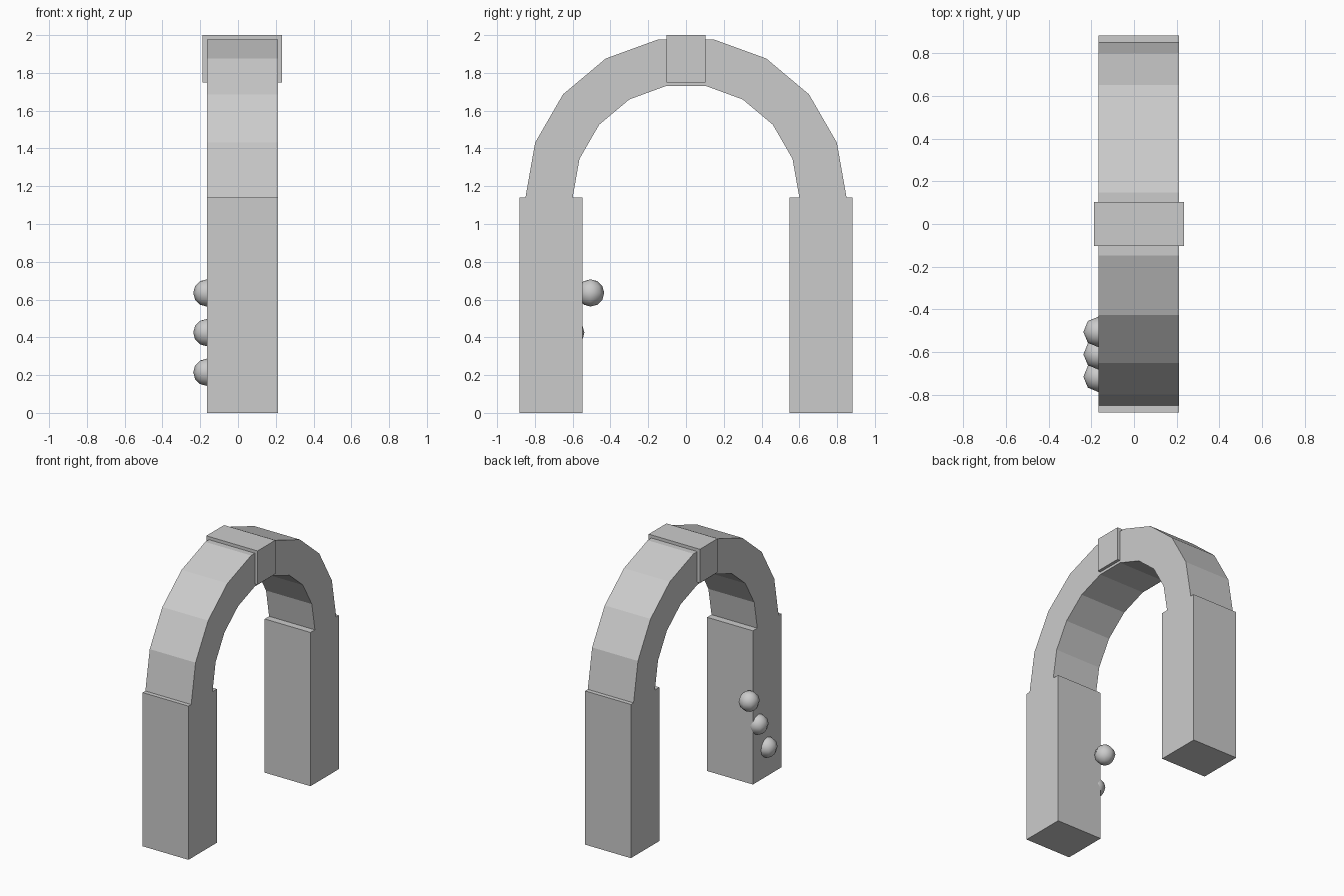
import bpy
import bmesh
from math import cos, sin, pi, radians

cube = bpy.data.objects.get("Cube")
if cube:
    bpy.data.objects.remove(cube, do_unlink=True)

# One plain stone colour
stone = bpy.data.materials.new("grey_stone")
stone.use_nodes = True
COLOUR = (0.6, 0.6, 0.6, 1)
stone.diffuse_color = COLOUR
stone.node_tree.nodes["Principled BSDF"].inputs["Base Color"].default_value = COLOUR

MID_X, DEPTH = 0.023, 0.376
SPRING = 1.14


def add_object(name, bm):
    bmesh.ops.recalc_face_normals(bm, faces=bm.faces)
    mesh = bpy.data.meshes.new(name)
    bm.to_mesh(mesh)
    bm.free()
    mesh.materials.append(stone)
    obj = bpy.data.objects.new(name, mesh)
    bpy.context.collection.objects.link(obj)
    return obj


def box(name, centre, size):
    bm = bmesh.new()
    bmesh.ops.create_cube(bm, size=1)
    bmesh.ops.scale(bm, vec=size, verts=bm.verts)
    bmesh.ops.translate(bm, vec=centre, verts=bm.verts)
    return add_object(name, bm)


# Two square pillars
for name, side in (("front_pillar", -1), ("back_pillar", 1)):
    box(name, (MID_X, side * 0.715, SPRING / 2), (DEPTH, 0.333, SPRING))

# Half-round arch in nine straight segments
SEGMENTS = 9
bm = bmesh.new()
sections = []
for i in range(SEGMENTS + 1):
    a = pi * i / SEGMENTS
    sections.append([
        bm.verts.new((MID_X + s * DEPTH / 2, r * cos(a), SPRING + r * sin(a)))
        for r, s in ((0.85, -1), (0.85, 1), (0.6, 1), (0.6, -1))])
for one, two in zip(sections, sections[1:]):
    for k in range(4):
        n = (k + 1) % 4
        bm.faces.new((one[k], one[n], two[n], two[k]))
bm.faces.new(sections[0])
bm.faces.new(sections[-1])
add_object("arch", bm)

# Keystone standing proud of the arch
box("keystone", (MID_X, 0, 1.875), (0.42, 0.208, 0.25))

# Diagonal row of round studs on the front pillar
for i in range(3):
    bm = bmesh.new()
    bmesh.ops.create_uvsphere(bm, u_segments=8, v_segments=6, radius=0.072)
    bmesh.ops.translate(bm, vec=(-0.165, -0.505 - 0.105 * i, 0.635 - 0.21 * i),
                        verts=bm.verts)
    for face in bm.faces:
        face.smooth = True
    add_object(f"stud_{i + 1}", bm)
